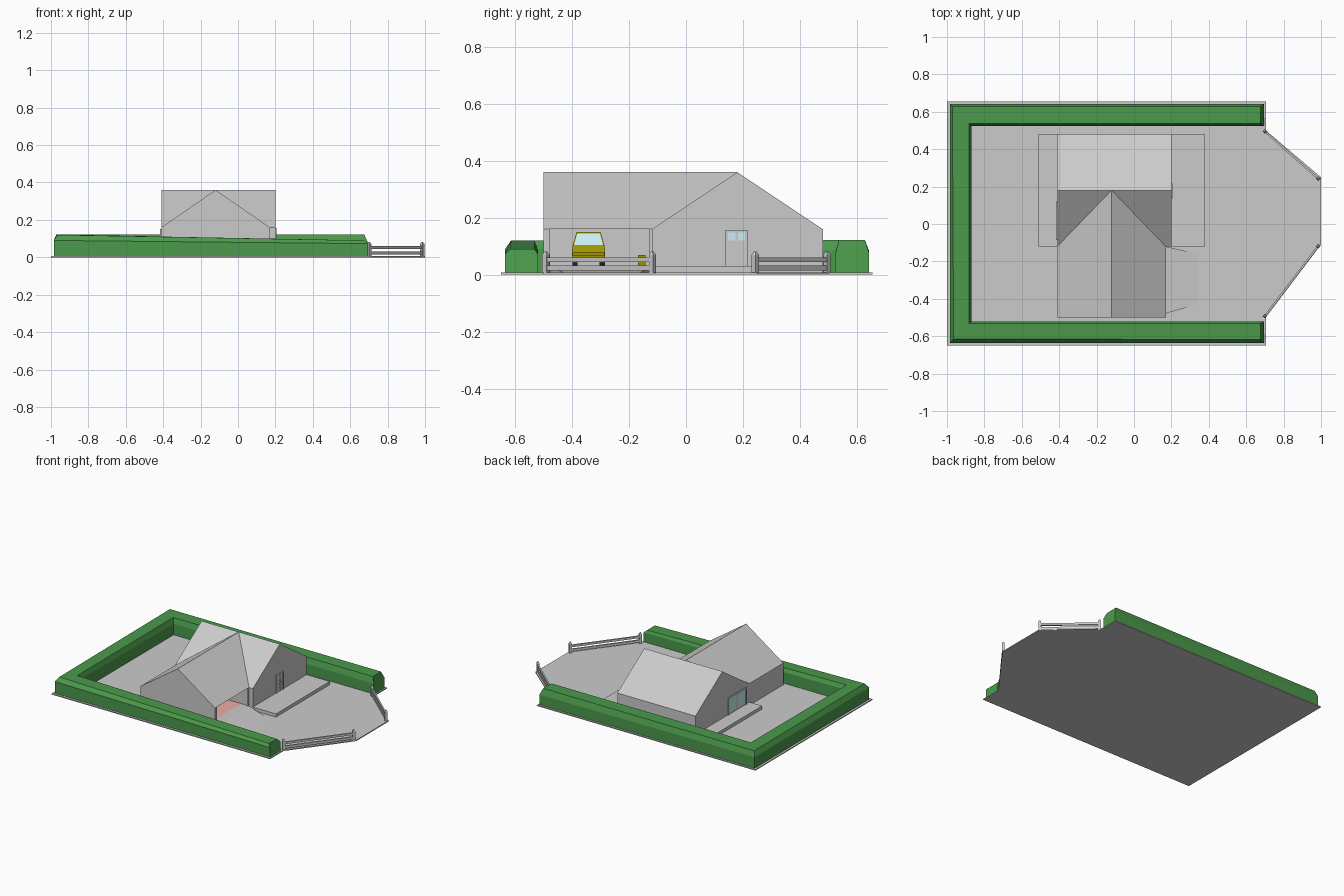
import bpy, math
from mathutils import Vector

if "Cube" in bpy.data.objects:
    bpy.data.objects.remove(bpy.data.objects["Cube"])


def mat(name, r, g, b):
    m = bpy.data.materials.new(name)
    m.diffuse_color = (r, g, b, 1)
    m.use_nodes = True
    m.node_tree.nodes["Principled BSDF"].inputs["Base Color"].default_value = m.diffuse_color
    return m


GREEN = mat("hedge_green", 0.07, 0.32, 0.07)
OLIVE = mat("car_olive", 0.35, 0.3, 0.0)
GLASS = mat("glass_blue", 0.6, 0.85, 0.9)
PINK = mat("garage_pink", 0.85, 0.4, 0.4)
DARK = mat("tyre_dark", 0.05, 0.05, 0.05)


def mesh(name, verts, faces, material=None):
    me = bpy.data.meshes.new(name)
    me.from_pydata(verts, [], faces)
    me.update()
    ob = bpy.data.objects.new(name, me)
    bpy.context.collection.objects.link(ob)
    if material:
        me.materials.append(material)
    return ob


def loft(name, rings, material=None):
    n = len(rings[0])
    verts = [p for r in rings for p in r]
    faces = [(i * n + j, i * n + (j + 1) % n, (i + 1) * n + (j + 1) % n, (i + 1) * n + j)
             for i in range(len(rings) - 1) for j in range(n)]
    faces += [tuple(range(n))[::-1], tuple(range(len(verts) - n, len(verts)))]
    ob = mesh(name, verts, faces, material)
    import bmesh
    bm = bmesh.new()
    bm.from_mesh(ob.data)
    bmesh.ops.recalc_face_normals(bm, faces=bm.faces)
    bm.to_mesh(ob.data)
    bm.free()
    return ob


def box(name, x, y, z, material=None):
    return loft(name, [[(x[0], y[0], h), (x[1], y[0], h), (x[1], y[1], h), (x[0], y[1], h)]
                       for h in z], material)


# Ground plate with tapered entrance
G = 0.007
plot = [(-1, -0.65), (0.705, -0.65), (0.705, -0.5), (1, -0.11), (1, 0.25),
        (0.705, 0.5), (0.705, 0.655), (-1, 0.655)]
loft("ground", [[(x, y, z) for x, y in plot] for z in (0, G)])


# U-shaped hedge: each station has outer/inner points and shoulder/top heights
def hedge_ring(o, i, shoulder, top, out_c, slide=0):
    o, i = Vector(o), Vector(i)
    d = i - o
    pts = [(o, G), (o, shoulder), (o + d * out_c, top), (i - d * 0.1, top),
           (i, shoulder), (i, G)]
    return [(p.x - (slide if h == top else 0), p.y, h) for p, h in pts]


loft("hedge", [
    hedge_ring((0.695, -0.635), (0.695, -0.52), 0.073, 0.09, 0.15, 0.02),
    hedge_ring((-0.985, -0.635), (-0.87, -0.52), 0.09, 0.12, 0.18),
    hedge_ring((-0.985, 0.642), (-0.87, 0.525), 0.085, 0.122, 0.12),
    hedge_ring((0.695, 0.642), (0.695, 0.525), 0.078, 0.122, 0.12, 0.02)], GREEN)

# House: main block (ridge along x) and front wing (ridge along y)
L, R, W, M = -0.41, 0.20, 0.17, -0.12
F, V, K, B = -0.50, -0.12, 0.18, 0.48
E, T, S = 0.16, 0.36, 0.03
mesh("roof", [(L, F, E), (M, F, T), (M, K, T), (L, V, E), (W, F, E), (W, V, E),
              (L, K, T), (R, K, T), (R, V, E), (L, B, E), (R, B, E)],
     [(0, 1, 2, 3), (1, 4, 5, 2), (3, 2, 6), (5, 8, 7, 2), (6, 2, 7, 10, 9)])
mesh("gable_walls", [(L, F, G), (W, F, G), (W, F, E), (M, F, T), (L, F, E),
                     (L, V, G), (L, B, G), (L, B, E), (L, K, T), (L, V, E),
                     (R, V, G), (R, B, G), (R, B, E), (R, K, T), (R, V, E),
                     (W, V, G), (W, V, E)],
     [(0, 1, 2, 3, 4), (0, 4, 9, 5), (5, 9, 8, 7, 6), (10, 11, 12, 13, 14),
      (6, 7, 12, 11), (15, 10, 14, 16), (5, 15, 16, 9)])

# Garage: jambs, floor and ramp
for n, (a, b) in enumerate([(F, F + 0.022), (V - 0.008, V)]):
    box(f"garage_jamb_{n}", (W - 0.01, W), (a, b), (G, E))
mesh("garage_sill", [(0.11, F, S), (W, F, S), (W, V, S), (0.11, V, S)], [(0, 1, 2, 3)])
mesh("garage_floor", [(L, F, S), (0.11, F, S), (0.11, V, S), (L, V, S)], [(0, 1, 2, 3)], PINK)
mesh("garage_ramp", [(W, -0.478, S), (0.34, -0.43, G), (0.34, -0.16, G), (W, V, S),
                     (W, -0.478, G), (W, V, G)],
     [(0, 1, 2, 3), (0, 4, 1), (3, 2, 5)])

# Terraces
box("front_terrace", (R, 0.38), (V, B), (G, S))
box("back_terrace", (-0.51, L), (V, B), (G, S))


# Framed openings standing on the x walls
def framed(name, x, s, y, z, bar, panes):
    box(name + "_panel", sorted((x, x + s * 0.002)), y, z)
    for k, (a, b, m) in enumerate(panes):
        box(f"{name}_pane_{k}", sorted((x, x + s * 0.003)), a, b, m)
    for k, (a, b) in enumerate([((y[0], y[0] + bar), z), ((y[1] - bar, y[1]), z),
                                (y, (z[1] - bar, z[1]))]):
        box(f"{name}_frame_{k}", sorted((x, x + s * 0.006)), a, b)


cols = [(0.147, 0.173), (0.182, 0.207)]
framed("front_door", R, 1, (0.137, 0.217), (S, 0.156), 0.007,
       [(c, (0.12, 0.148), GLASS) for c in cols] +
       [(c, r, None) for c in cols for r in ((0.04, 0.09), (0.095, 0.115))])
framed("patio_door", L, -1, (-0.085, 0.12), (S, 0.15), 0.012,
       [((-0.07, 0.01), (0.04, 0.138), GLASS), ((0.025, 0.105), (0.04, 0.138), GLASS)])

# Car in the garage
CY = -0.342


def slab(x0, x1, hw, z):
    return [(x0, CY - hw, z), (x1, CY - hw, z), (x1, CY + hw, z), (x0, CY + hw, z)]


loft("car_body", [slab(-0.31, 0.0, 0.056, 0.045), slab(-0.31, 0.0, 0.058, 0.08),
                  slab(-0.31, -0.01, 0.056, 0.102)], OLIVE)
loft("car_cabin", [slab(-0.22, -0.02, 0.056, 0.102), slab(-0.19, -0.04, 0.042, 0.15)], OLIVE)
mesh("car_window", [(-0.018, CY - 0.051, 0.103), (-0.018, CY + 0.051, 0.103),
                    (-0.036, CY + 0.04, 0.145), (-0.036, CY - 0.04, 0.145)],
     [(0, 1, 2, 3)], GLASS)
box("car_bumper", (-0.01, 0.006), (CY - 0.056, CY + 0.056), (0.068, 0.078), OLIVE)
for x in (-0.25, -0.06):
    for s in (-1, 1):
        bpy.ops.mesh.primitive_cylinder_add(vertices=12, radius=0.023, depth=0.018,
                                            location=(x, CY + s * 0.048, S + 0.023),
                                            rotation=(math.pi / 2, 0, 0))
        bpy.context.object.name = "car_wheel"
        bpy.context.object.data.materials.append(DARK)
box("garage_bin", (-0.1, -0.07), (-0.168, -0.142), (S, 0.07), OLIVE)


# Entrance fences: two rails between pointed posts
def fence(name, a, b):
    a, b = Vector(a), Vector(b)
    u = (b - a).normalized()
    n = Vector((-u.y, u.x)) * 0.005
    for k, (z0, z1) in enumerate([(0.014, 0.032), (0.045, 0.06)]):
        loft(f"{name}_rail_{k}", [[(*(p - n), z0), (*(p + n), z0), (*(p + n), z1), (*(p - n), z1)]
                                  for p in (a, b)])
    for k, p in enumerate((a, b)):
        loft(f"{name}_post_{k}", [[(*(p + u * i * r + n * j * r / 0.005), z)
                                   for i, j in ((-1, -1), (1, -1), (1, 1), (-1, 1))]
                                  for z, r in ((G, 0.009), (0.07, 0.009), (0.082, 0.003))])


fence("front_fence", (0.7, -0.492), (0.985, -0.118))
fence("back_fence", (0.7, 0.495), (0.985, 0.243))
